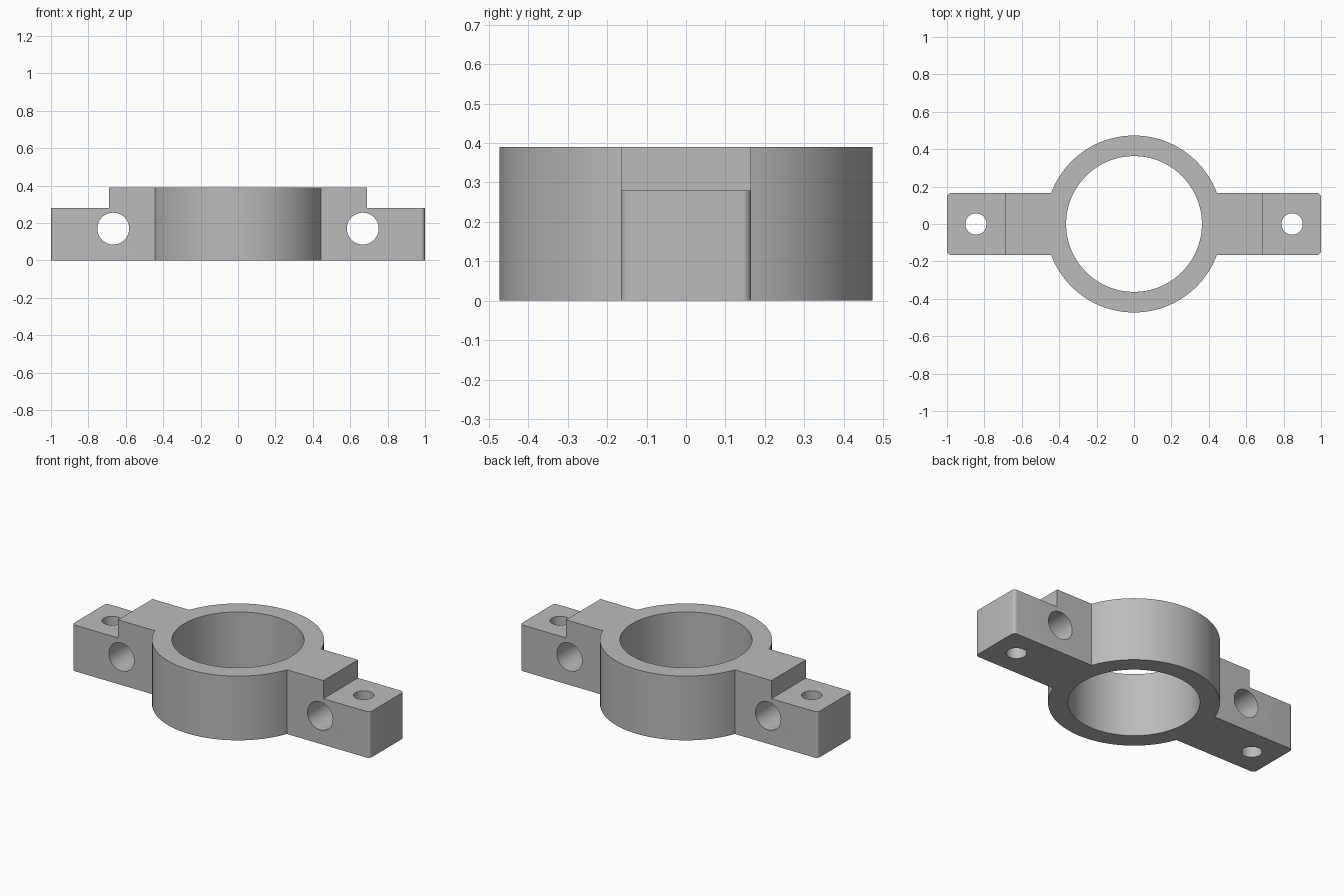
import bpy, bmesh, math
from mathutils import Matrix

if "Cube" in bpy.data.objects:
    bpy.data.objects.remove(bpy.data.objects["Cube"], do_unlink=True)

HEIGHT, STEP = 0.39, 0.28        # ring height, lug height
HALF_W = 0.165                   # half width of the arms
RING_R, BORE_R = 0.473, 0.363

grey = bpy.data.materials.new("machined grey")
grey.use_nodes = True
colour = (0.5, 0.5, 0.5, 1)
grey.diffuse_color = colour
grey.node_tree.nodes["Principled BSDF"].inputs["Base Color"].default_value = colour


def make_object(name, bm):
    bmesh.ops.recalc_face_normals(bm, faces=bm.faces)
    mesh = bpy.data.meshes.new(name)
    bm.to_mesh(mesh)
    bm.free()
    mesh.materials.append(grey)
    obj = bpy.data.objects.new(name, mesh)
    bpy.context.collection.objects.link(obj)
    return obj


def cylinder(name, radius, depth, centre, along_y=False, sides=64):
    bm = bmesh.new()
    turn = Matrix.Rotation(math.pi / 2, 4, "X") if along_y else Matrix()
    bmesh.ops.create_cone(bm, cap_ends=True, segments=sides, radius1=radius,
                          radius2=radius, depth=depth,
                          matrix=Matrix.Translation(centre) @ turn)
    return make_object(name, bm)


def combine(target, tool, operation):
    # Apply the boolean, then drop the helper
    tool.hide_render = True
    mod = target.modifiers.new(operation.lower(), "BOOLEAN")
    mod.operation, mod.object, mod.solver = operation, tool, "EXACT"
    bpy.context.view_layer.objects.active = target
    bpy.ops.object.modifier_apply(modifier=mod.name)
    bpy.data.objects.remove(tool, do_unlink=True)


# Stepped bar: mirrored side profile extruded across the width
half = [(1, 0), (1, STEP), (0.69, STEP), (0.69, HEIGHT)]
profile = half + [(-x, z) for x, z in reversed(half)]
bm = bmesh.new()
face = bm.faces.new([bm.verts.new((x, -HALF_W, z)) for x, z in profile])
extruded = bmesh.ops.extrude_face_region(bm, geom=[face])
bmesh.ops.translate(bm, vec=(0, 2 * HALF_W, 0),
                    verts=[v for v in extruded["geom"] if isinstance(v, bmesh.types.BMVert)])
# Rounded upright corners at both ends
corners = [e for e in bm.edges
           if all(abs(v.co.x) > 0.99 for v in e.verts)
           and abs(e.verts[0].co.z - e.verts[1].co.z) > 0.1]
bmesh.ops.bevel(bm, geom=corners, offset=0.022, segments=6, profile=0.5, affect="EDGES")
arms = make_object("stepped_arms", bm)

# Clamp ring joined to the arms, then bored out
body = cylinder("bearing_bracket", RING_R, HEIGHT, (0, 0, HEIGHT / 2), sides=128)
combine(body, arms, "UNION")
combine(body, cylinder("main_bore", BORE_R, 1, (0, 0, 0.2), sides=128), "DIFFERENCE")

# Cross holes and upright bolt holes in each arm
for side in (-1, 1):
    combine(body, cylinder("cross_hole", 0.085, 1, (side * 0.667, 0, 0.17), along_y=True),
            "DIFFERENCE")
    combine(body, cylinder("bolt_hole", 0.057, 1, (side * 0.845, 0, 0.2)), "DIFFERENCE")

# Smooth walls with crisp edges
bpy.ops.object.select_all(action="DESELECT")
body.select_set(True)
bpy.context.view_layer.objects.active = body
bpy.ops.object.shade_smooth_by_angle(angle=math.radians(30))
